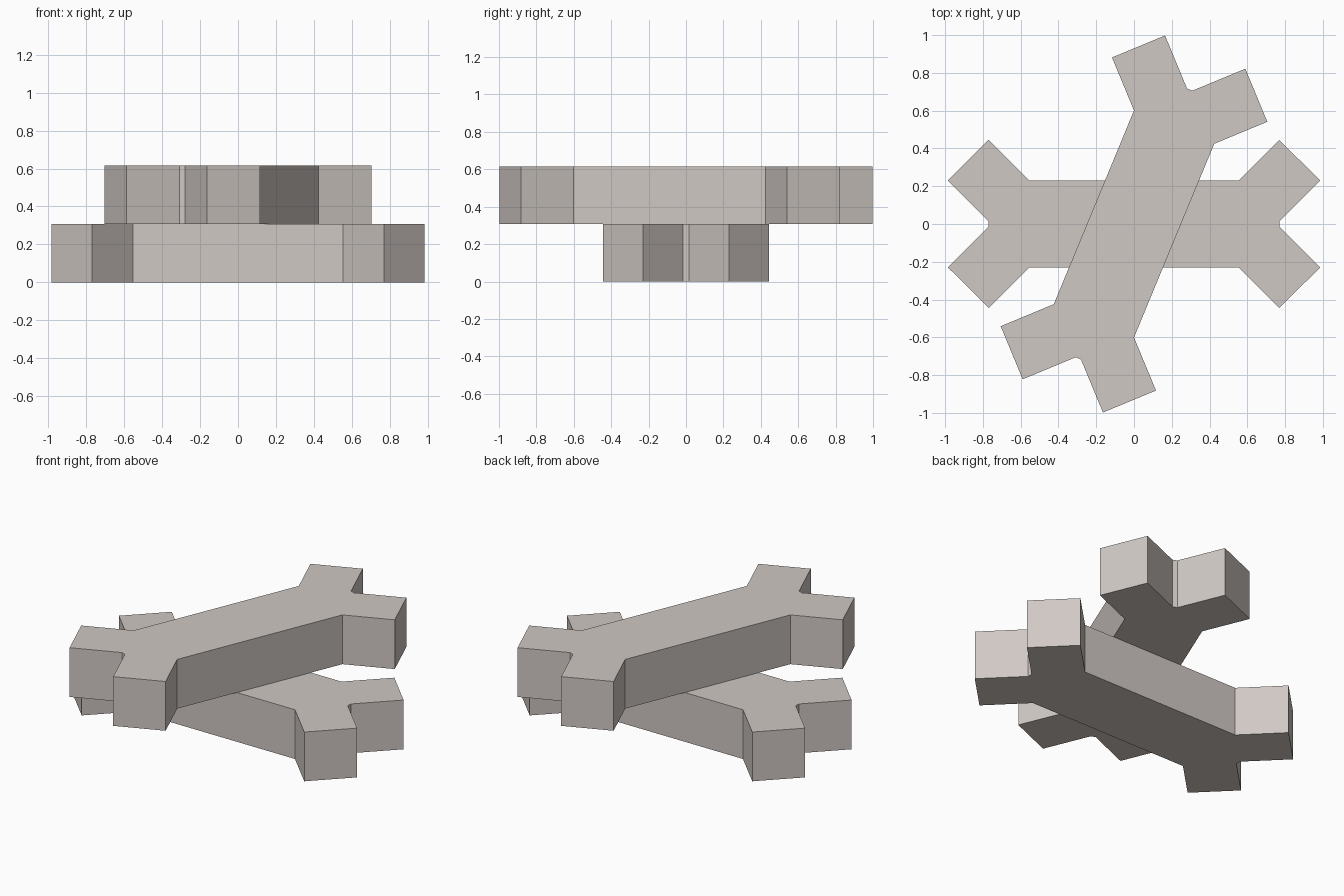
import bpy, bmesh, math
from mathutils import Matrix

if "Cube" in bpy.data.objects:
    bpy.data.objects.remove(bpy.data.objects["Cube"])

mat = bpy.data.materials.new("pale_bone_grey")
mat.diffuse_color = (0.63, 0.58, 0.55, 1)
mat.use_nodes = True
mat.node_tree.nodes["Principled BSDF"].inputs["Base Color"].default_value = mat.diffuse_color

THICK = 0.308
# one quarter of the bone outline, from bar shoulder to fork notch
QUARTER = [(0.555, 0.23), (0.77, 0.445), (0.985, 0.23), (0.77, 0.015)]


def bone(name, z, angle):
    # mirror the quarter into a closed outline, then extrude it
    half = QUARTER + [(x, -y) for x, y in reversed(QUARTER)]
    outline = half + [(-x, -y) for x, y in half]
    bm = bmesh.new()
    face = bm.faces.new([bm.verts.new((x, y, 0)) for x, y in outline])
    ext = bmesh.ops.extrude_face_region(bm, geom=[face])
    top = [g for g in ext["geom"] if isinstance(g, bmesh.types.BMVert)]
    bmesh.ops.translate(bm, verts=top, vec=(0, 0, THICK))
    bmesh.ops.recalc_face_normals(bm, faces=bm.faces)
    bm.transform(Matrix.Translation((0, 0, z)) @ Matrix.Rotation(angle, 4, "Z"))
    mesh = bpy.data.meshes.new(name)
    bm.to_mesh(mesh)
    bm.free()
    mesh.materials.append(mat)
    bpy.context.collection.objects.link(bpy.data.objects.new(name, mesh))


# two crossed bones, one stacked on the other
bone("lower_bone", 0, 0)
bone("upper_bone", THICK, math.radians(67.5))
